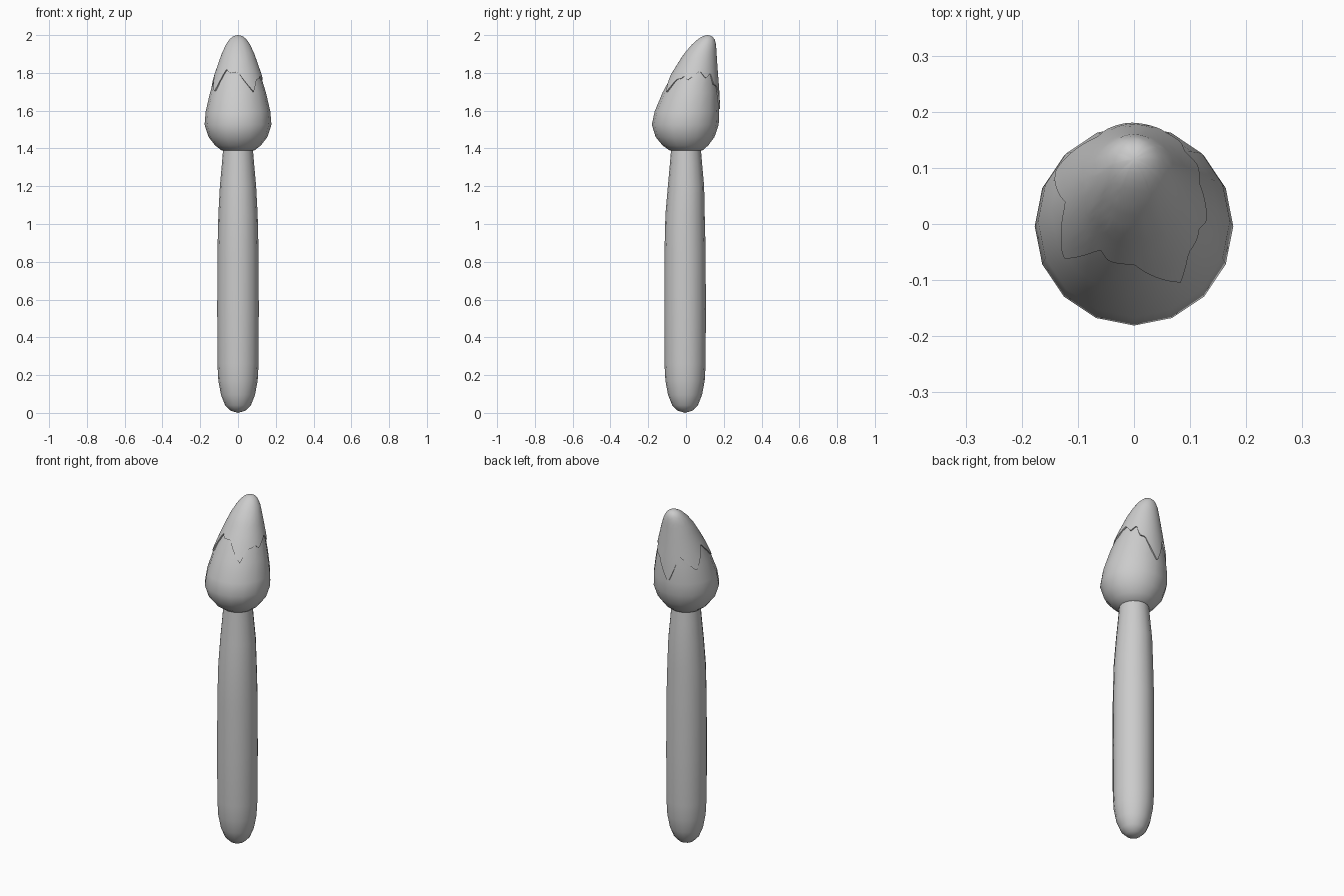
import bpy, bmesh, math

if "Cube" in bpy.data.objects:
    bpy.data.objects.remove(bpy.data.objects["Cube"])


def lerp_table(table, x):
    for a, b in zip(table, table[1:]):
        if x <= b[0]:
            t = max(0, (x - a[0]) / (b[0] - a[0]))
            return [p + (q - p) * t for p, q in zip(a[1:], b[1:])]
    return list(table[-1][1:])


def skin(name, rings, start=None, end=None, angle=60):
    """Bridge rings of points; optionally close the ends with a pole point."""
    bm = bmesh.new()
    loops = [[bm.verts.new(p) for p in ring] for ring in rings]
    n = len(loops[0])
    for a, b in zip(loops, loops[1:]):
        for i in range(n):
            j = (i + 1) % n
            bm.faces.new((a[i], a[j], b[j], b[i]))
    for pole, loop in ((start, loops[0]), (end, loops[-1])):
        if pole:
            v = bm.verts.new(pole)
            for i in range(n):
                bm.faces.new((loop[i], loop[(i + 1) % n], v))
    bmesh.ops.recalc_face_normals(bm, faces=bm.faces)
    mesh = bpy.data.meshes.new(name)
    bm.to_mesh(mesh)
    bm.free()
    ob = bpy.data.objects.new(name, mesh)
    bpy.context.collection.objects.link(ob)
    bpy.ops.object.select_all(action='DESELECT')
    ob.select_set(True)
    bpy.context.view_layer.objects.active = ob
    bpy.ops.object.shade_smooth_by_angle(angle=math.radians(angle))
    return ob


def ring(z, r, cy, n=16):
    return [(r * math.cos(2 * math.pi * i / n), cy + r * math.sin(2 * math.pi * i / n), z)
            for i in range(n)]


# Handle: long tapered grip with a rounded end
handle = [(0.012, 0.04), (0.04, 0.068), (0.095, 0.09), (0.17, 0.104), (0.26, 0.109),
          (0.55, 0.11), (0.85, 0.109), (1.05, 0.104), (1.2, 0.096), (1.32, 0.085), (1.42, 0.077)]
skin("handle", [ring(z, r, -0.005 if z < 1.2 else 0) for z, r in handle],
     start=(0, -0.005, 0), end=(0, 0, 1.42))

# Bristle head: (height, radius, backward shift)
head = [(1.385, 0.06, 0), (1.395, 0.09, 0), (1.42, 0.122, -0.003), (1.465, 0.157, -0.005),
        (1.53, 0.178, -0.004), (1.6, 0.172, 0.005), (1.7, 0.149, 0.024), (1.8, 0.118, 0.047),
        (1.9, 0.083, 0.075), (1.95, 0.06, 0.095), (1.98, 0.039, 0.108), (1.993, 0.023, 0.113)]
skin("bristle_head", [ring(z - 0.004, r - 0.001, cy) for z, r, cy in head],
     start=(0, 0, 1.385), end=(0, 0.115, 1.99))

# Paint coating: thin shell over the tip with a jagged dripping edge
# (angle in degrees, edge height)
drips = [(-57, 1.70), (-43, 1.765), (-30, 1.77), (-24, 1.785), (-14, 1.76), (12, 1.81),
         (30, 1.77), (42, 1.80), (54, 1.74), (66, 1.73), (93, 1.60), (118, 1.76),
         (150, 1.67), (184, 1.80), (214, 1.70), (230, 1.785), (238, 1.82), (248, 1.80),
         (270, 1.805), (303, 1.70)]
N, ROWS = 90, 12
tip = head + [(2.0, 0.0, 0.115)]


def coat_point(i, u, offset):
    deg = -57 + 360 * i / N
    edge = lerp_table(drips, deg)[0]
    z = 2 - (2 - edge) * u * u
    r, cy = lerp_table(tip, z)
    if z > 1.993:
        r = 0.023 * math.sqrt((2 - z) / 0.007)
    a = math.radians(deg)
    r += offset * min(1, u * 4)
    return (r * math.cos(a), cy + r * math.sin(a), z)


rows = [[coat_point(i, 1, -0.008) for i in range(N)]]
rows += [[coat_point(i, 1 - k / ROWS, 0.004) for i in range(N)] for k in range(ROWS)]
skin("paint_tip", rows, end=(0, 0.115, 2.0), angle=50)
